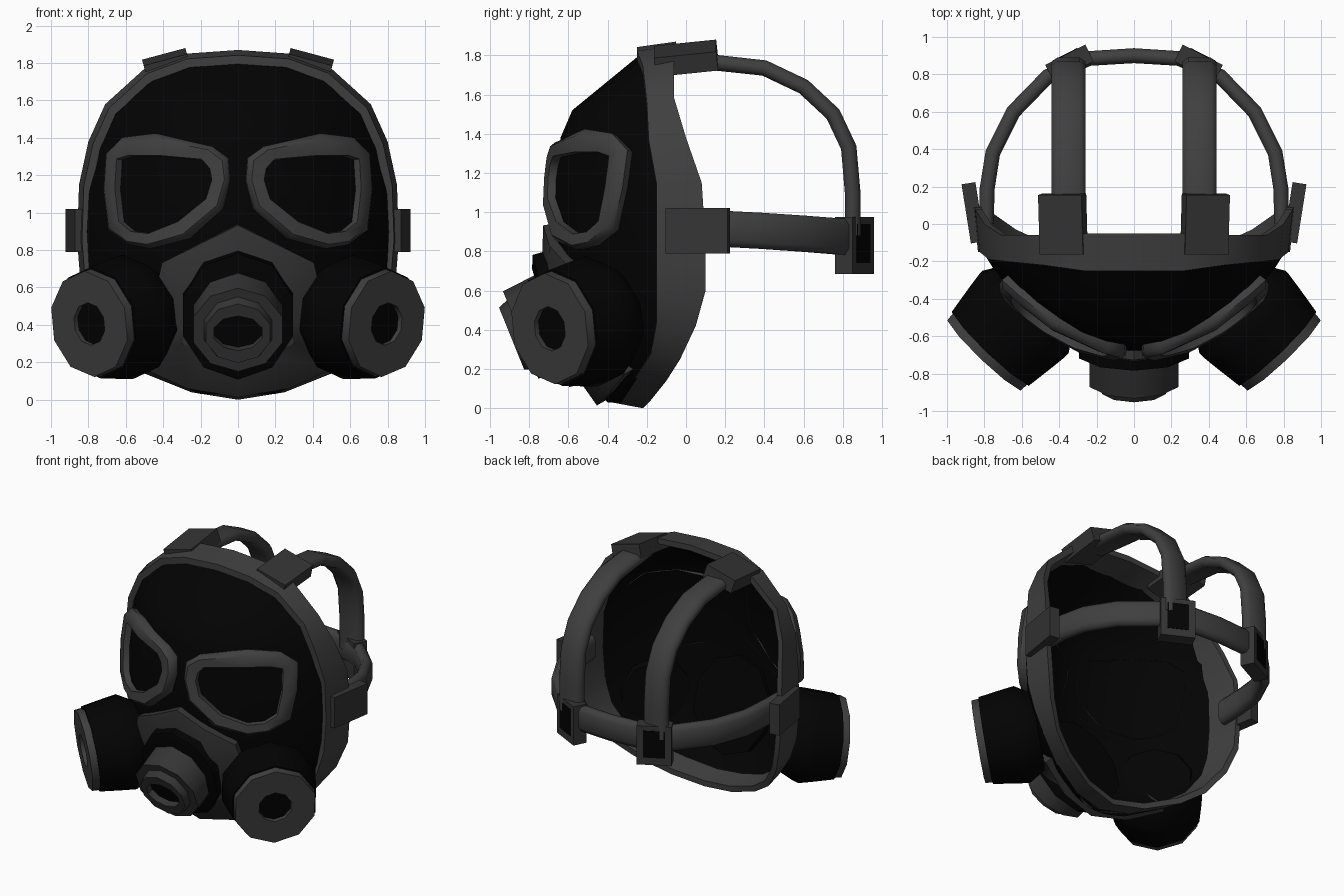
import bpy, bmesh
from math import sin, cos, pi, radians
from mathutils import Vector, Euler

if "Cube" in bpy.data.objects:
    bpy.data.objects.remove(bpy.data.objects["Cube"])

def material(name, v):
    m = bpy.data.materials.new(name)
    m.diffuse_color = (v, v, v, 1)
    m.use_nodes = True
    m.node_tree.nodes["Principled BSDF"].inputs["Base Color"].default_value = m.diffuse_color
    return m

BLACK = material("black_rubber", 0.0008)
GREY = material("grey_rubber", 0.05)
DARK = material("dark_grey", 0.035)

def finish(name, bm, mat, angle=35):
    bmesh.ops.recalc_face_normals(bm, faces=bm.faces)
    me = bpy.data.meshes.new(name)
    bm.to_mesh(me)
    bm.free()
    for p in me.polygons:
        p.use_smooth = True
    me.set_sharp_from_angle(angle=radians(angle))
    me.materials.append(mat)
    ob = bpy.data.objects.new(name, me)
    bpy.context.collection.objects.link(ob)
    return ob

def loft(name, rings, mat, closed=True, loop=False, cap=(True, True), angle=35):
    """Skin successive rings of points."""
    bm = bmesh.new()
    vs = [[bm.verts.new(p) for p in r] for r in rings]
    n = len(vs[0])
    pairs = list(zip(vs, vs[1:])) + ([(vs[-1], vs[0])] if loop else [])
    for a, b in pairs:
        for i in range(n if closed else n - 1):
            j = (i + 1) % n
            bm.faces.new((a[i], a[j], b[j], b[i]))
    if closed and not loop:
        for use, r in zip(cap, (vs[0], vs[-1])):
            if use:
                bm.faces.new(r)
    return finish(name, bm, mat, angle)

def turned(name, origin, axis, rings, mat, n=10):
    """Rings of (distance, x radius, up radius) along a tilted axis."""
    a = Vector(axis).normalized()
    r = a.cross(Vector((0, 0, 1))).normalized()
    u = r.cross(a)
    o = Vector(origin)
    pts = [[o + a * t + r * rx * sin(2 * pi * i / n) + u * ru * cos(2 * pi * i / n)
            for i in range(n)] for t, rx, ru in rings]
    return loft(name, pts, mat, angle=40)

def box(name, loc, size, rot, mat):
    bm = bmesh.new()
    bmesh.ops.create_cube(bm, size=1)
    e = Euler([radians(v) for v in rot]).to_matrix()
    for v in bm.verts:
        v.co = e @ Vector([c * s for c, s in zip(v.co, size)]) + Vector(loc)
    return finish(name, bm, mat)

def strap(name, path, wide, mat):
    """Sweep a flat rounded section along a path."""
    sec = [(.092, .018), (.06, .04), (-.06, .04), (-.092, .018),
           (-.092, -.018), (-.06, -.04), (.06, -.04), (.092, -.018)]
    path = [Vector(p) for p in path]
    w = Vector(wide)
    rings = []
    for i, p in enumerate(path):
        t = path[min(i + 1, len(path) - 1)] - path[max(i - 1, 0)]
        nrm = t.cross(w).normalized()
        rings.append([p + w * a + nrm * b for a, b in sec])
    return loft(name, rings, mat, angle=60)

def mirrored(half):
    """Close a half outline running from centre to centre."""
    return half + [(-p[0],) + tuple(p[1:]) for p in half[-2:0:-1]]

# Face shell: rows of (z, half width, edge y, centre y)
ROWS = [(1.815, .28, -.19, -.22), (1.70, .52, -.17, -.36), (1.52, .67, -.16, -.58),
        (1.38, .74, -.15, -.64), (1.1, .81, -.12, -.67), (.9, .82, -.12, -.68),
        (.7, .81, -.12, -.67), (.5, .77, -.12, -.65), (.3, .66, -.17, -.60),
        (.15, .46, -.25, -.52), (.03, .2, -.33, -.40)]

def surf(x, z):
    for a, b in zip(ROWS, ROWS[1:]):
        if z >= b[0]:
            break
    k = min(max((a[0] - z) / (a[0] - b[0]), 0), 1)
    w, ye, yc = [p + (q - p) * k for p, q in zip(a[1:], b[1:])]
    s = min(abs(x) / w, 1)
    return ye + (yc - ye) * (1 - s * s) ** .85

def on_shell(x, z, off):
    e = .02
    n = Vector(((surf(x + e, z) - surf(x - e, z)) / (2 * e), -1,
                (surf(x, z + e) - surf(x, z - e)) / (2 * e))).normalized()
    return Vector((x, surf(x, z), z)) + n * off

loft("face_shell", [[(w * sin(t), surf(w * sin(t), z), z)
     for t in [pi * (i / 16 - .5) for i in range(17)]] for z, w, _, _ in ROWS],
     BLACK, closed=False)

# Rim band: (x, z, front y, back y)
RIM = mirrored([(0, 1.87, -.25, -.05), (.28, 1.85, -.25, -.05), (.5, 1.77, -.22, -.06),
    (.71, 1.58, -.2, -.06), (.8, 1.38, -.19, 0), (.85, 1.15, -.15, .08),
    (.86, .85, -.15, .1), (.84, .6, -.15, .1), (.78, .42, -.15, .05),
    (.66, .25, -.18, -.03), (.5, .14, -.25, -.1), (.25, .04, -.34, -.18), (0, 0, -.37, -.22)])
C = .93
def rim_ring(k, f):
    return [(x * k, f(a, b), C + (z - C) * k) for x, z, a, b in RIM]
loft("rim_band", [rim_ring(.97, lambda a, b: a), rim_ring(1, lambda a, b: b),
                  rim_ring(.955, lambda a, b: b), rim_ring(.92, lambda a, b: a)],
     GREY, loop=True)

# Eye frames and lenses
OUT = [(.04, 1.17), (.05, 1.29), (.13, 1.35), (.42, 1.41), (.59, 1.39), (.675, 1.31),
       (.69, 1.12), (.665, .91), (.56, .83), (.45, .81), (.26, .86), (.08, 1.02)]
INN = [(.13, 1.17), (.14, 1.23), (.18, 1.28), (.40, 1.30), (.55, 1.30), (.61, 1.28),
       (.62, 1.12), (.60, .95), (.54, .90), (.45, .89), (.30, .95), (.16, 1.07)]
MID = [(o[0] * .7 + i[0] * .3, o[1] * .7 + i[1] * .3) for o, i in zip(OUT, INN)]
for s, side in ((1, "right"), (-1, "left")):
    def ring(pts, off):
        return [on_shell(s * x, z, off) for x, z in pts]
    loft(side + "_eye_frame", [ring(OUT, -.006), ring(OUT, .04), ring(MID, .065),
         ring(INN, .055), ring(INN, .005)], GREY, cap=(False, False), angle=50)
    mx, mz = .4, 1.1
    rings = [[on_shell(s * (mx + (x - mx) * k), mz + (z - mz) * k, .012) for x, z in INN]
             for k in (1, .5, .05)]
    loft(side + "_lens", rings, BLACK, cap=(False, True))

# Muzzle panel under the snout
MUZ = mirrored([(0, .94), (.2, .84), (.39, .74), (.42, .6), (.44, .4),
                (.5, .2), (.26, .09), (0, .04)])
def muz(k, off):
    return [on_shell(x * k, .45 + (z - .45) * k, off) for x, z in MUZ]
inner = [(x * .6, -.655 - .27 * (z - .45) * .6, .45 + (z - .45) * .6) for x, z in MUZ]
loft("muzzle_panel", [muz(1, 0), muz(.98, .05), inner], DARK, cap=(False, True))

# Snout with mouth opening
ORG, AX = (0, -.63, .46), (0, -.927, -.375)
turned("snout_base", (0, -.67, .45), (0, -.96, -.27),
       [(-.14, .31, .35), (.02, .31, .35), (.04, .25, .28)], BLACK)
turned("snout", ORG, AX, [(0, .25, .26), (.23, .25, .24), (.23, .19, .19),
       (.28, .18, .17), (.28, .135, .1), (.22, .135, .1)], DARK)
turned("mouth_opening", ORG, AX, [(.2, .125, .09), (.23, .135, .1)], BLACK)

for s, side in ((1, "right"), (-1, "left")):
    # Filter canister
    o, a = (s * .795, -.695, .405), (s * .69, -.72, -.13)
    turned(side + "_filter_body", o, a, [(t, r, r) for t, r in
           ((-.42, .26), (-.30, .335), (-.22, .325), (-.05, .30))], BLACK)
    turned(side + "_filter_cap", o, a, [(t, r, r) for t, r in
           ((-.06, .29), (0, .285), (0, .115), (-.04, .115))], GREY)
    turned(side + "_filter_hole", o, a, [(-.05, .11, .11), (-.03, .115, .115)], BLACK)
    # Top strap
    strap(side + "_top_strap", [(s * .35, y, z) for y, z in
          ((.0, 1.78), (.17, 1.76), (.4, 1.735), (.6, 1.64), (.75, 1.5),
           (.83, 1.33), (.85, 1.1), (.85, .88))], (1, 0, 0), GREY)
    # Strap clips and rear buckle
    box(side + "_top_clip", (s * .38, .0, 1.785), (.24, .32, .1), (6, s * 15, 0), DARK)
    box(side + "_side_clip", (s * .86, .06, .905), (.075, .32, .23), (0, 0, -s * 9), DARK)
    box(side + "_buckle", (s * .345, .86, .83), (.24, .1, .29), (0, 0, -s * 27), DARK)
    box(side + "_buckle_window", (s * .367, .902, .84), (.15, .012, .2), (0, 0, -s * 27), BLACK)

# Strap around the back of the head
half = [(.79, 0, .915), (.785, .19, .915), (.755, .38, .905), (.645, .60, .89),
        (.46, .79, .875), (.24, .885, .87)]
strap("back_strap", half + [(0, .9, .87)] + [(-x, y, z) for x, y, z in half[::-1]],
      (0, 0, 1), GREY)
